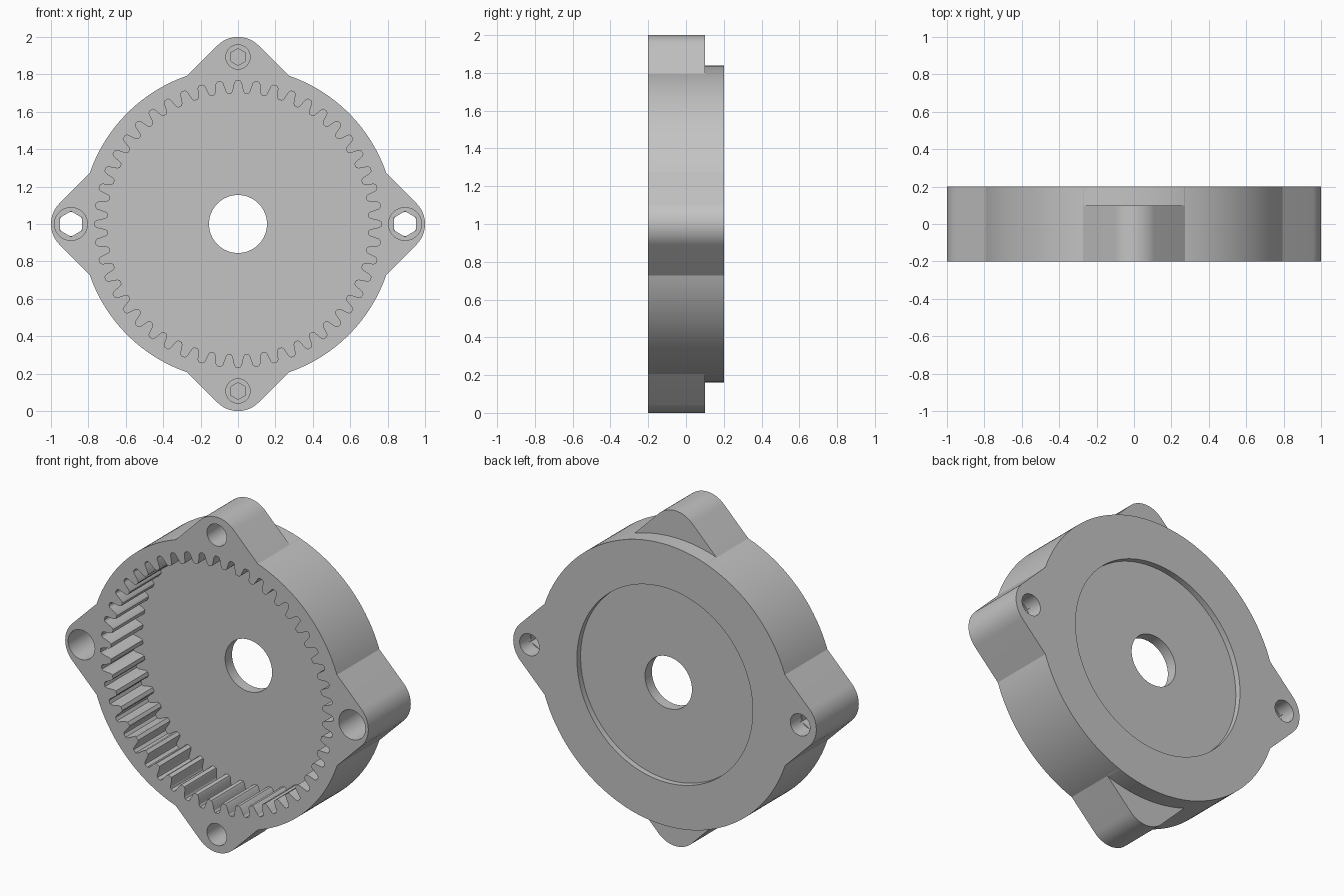
import bpy, bmesh, math
from math import sin, cos, pi, radians

if "Cube" in bpy.data.objects:
    bpy.data.objects.remove(bpy.data.objects["Cube"], do_unlink=True)

R = 0.838            # body radius
TIP, TIP_C = 0.155, 0.845   # lug rounding and its centre distance
HOLE = 0.893         # screw hole distance
FRONT, BACK, LEDGE = -0.2, 0.2, 0.1
TEETH = 48

grey = bpy.data.materials.new("plain_grey")
grey.use_nodes = True
colour = (0.55, 0.55, 0.55, 1)
grey.diffuse_color = colour
grey.node_tree.nodes["Principled BSDF"].inputs["Base Color"].default_value = colour


def arc(r, a0, a1, n, cx=0.0, cz=0.0):
    """Points along an arc, angles in radians."""
    return [(cx + r * cos(a0 + (a1 - a0) * i / n),
             cz + r * sin(a0 + (a1 - a0) * i / n)) for i in range(n + 1)]


def circle(r, n, cx=0.0, cz=0.0, start=0.0):
    return arc(r, start, start + 2 * pi, n, cx, cz)[:-1]


def prism(name, pts, y0, y1):
    """Extrude an outline in x and z from y0 to y1, around height 1."""
    bm = bmesh.new()
    face = bm.faces.new([bm.verts.new((x, y0, z + 1)) for x, z in pts])
    new = bmesh.ops.extrude_face_region(bm, geom=[face])["geom"]
    moved = [v for v in new if isinstance(v, bmesh.types.BMVert)]
    bmesh.ops.translate(bm, verts=moved, vec=(0, y1 - y0, 0))
    bmesh.ops.recalc_face_normals(bm, faces=bm.faces)
    mesh = bpy.data.meshes.new(name)
    bm.to_mesh(mesh)
    bm.free()
    mesh.materials.append(grey)
    ob = bpy.data.objects.new(name, mesh)
    bpy.context.collection.objects.link(ob)
    return ob


def cut(target, pts, y0, y1):
    """Subtract a prism and discard the cutter."""
    cutter = prism("cutter", pts, y0, y1)
    cutter.hide_render = True
    bpy.context.view_layer.objects.active = target
    mod = target.modifiers.new("cut", "BOOLEAN")
    mod.operation, mod.solver, mod.object = "DIFFERENCE", "EXACT", cutter
    bpy.ops.object.modifier_apply(modifier=mod.name)
    bpy.data.objects.remove(cutter, do_unlink=True)


# Housing: round body with four tangent lugs
half = math.asin((TIP_C + TIP * math.sqrt(2)) / (R * math.sqrt(2)))
half -= pi / 4       # angle from a lug's axis to where it meets the body
outline = []
for k in range(4):
    a = k * pi / 2
    outline += arc(TIP, a - pi / 4, a + pi / 4, 16, TIP_C * cos(a), TIP_C * sin(a))
    outline += arc(R, a + half, a + pi / 2 - half, 32)
housing = prism("ring_gear_housing", outline, FRONT, BACK)

# Top and bottom lugs are shallower than the body
for a in (pi / 2, -pi / 2):
    spread = radians(25)
    shave = arc(R + 0.001, a - spread, a + spread, 40)
    shave += arc(1.3, a + spread, a - spread, 8)
    cut(housing, shave, LEDGE, 0.3)

# Internal gear cavity: (fraction of pitch, radius) for one tooth
tooth = [(-0.18, 0.757), (-0.1, 0.766), (0.1, 0.766), (0.18, 0.757),
         (0.3, 0.71), (0.38, 0.7), (0.62, 0.7), (0.7, 0.71)]
gear = []
for i in range(TEETH):
    for f, r in tooth:
        a = 2 * pi * (i + f) / TEETH
        gear.append((r * cos(a), r * sin(a)))
cut(housing, gear, -0.3, 0.1)

# Shallow back recess and central shaft hole
cut(housing, circle(0.58, 128), 0.165, 0.3)
cut(housing, circle(0.155, 64), 0, 0.3)

# Side lugs: counterbored holes with hexagonal waist, open at both ends
for side in (-1, 1):
    x = side * HOLE
    cut(housing, circle(0.088, 40, x), -0.3, 0.03)
    cut(housing, circle(0.068, 6, x, 0, pi / 2), -0.1, 0.12)
    cut(housing, circle(0.065, 40, x), 0.1, 0.3)

# Top and bottom lugs: blind holes with a hexagonal socket
for side in (-1, 1):
    z = side * HOLE
    cut(housing, circle(0.065, 40, 0, z), -0.3, 0)
    cut(housing, circle(0.045, 6, 0, z, pi / 2), -0.1, 0.07)

# Smooth curved walls, keep the edges sharp
bpy.ops.object.select_all(action="DESELECT")
housing.select_set(True)
bpy.context.view_layer.objects.active = housing
bpy.ops.object.shade_smooth_by_angle(angle=radians(25))
